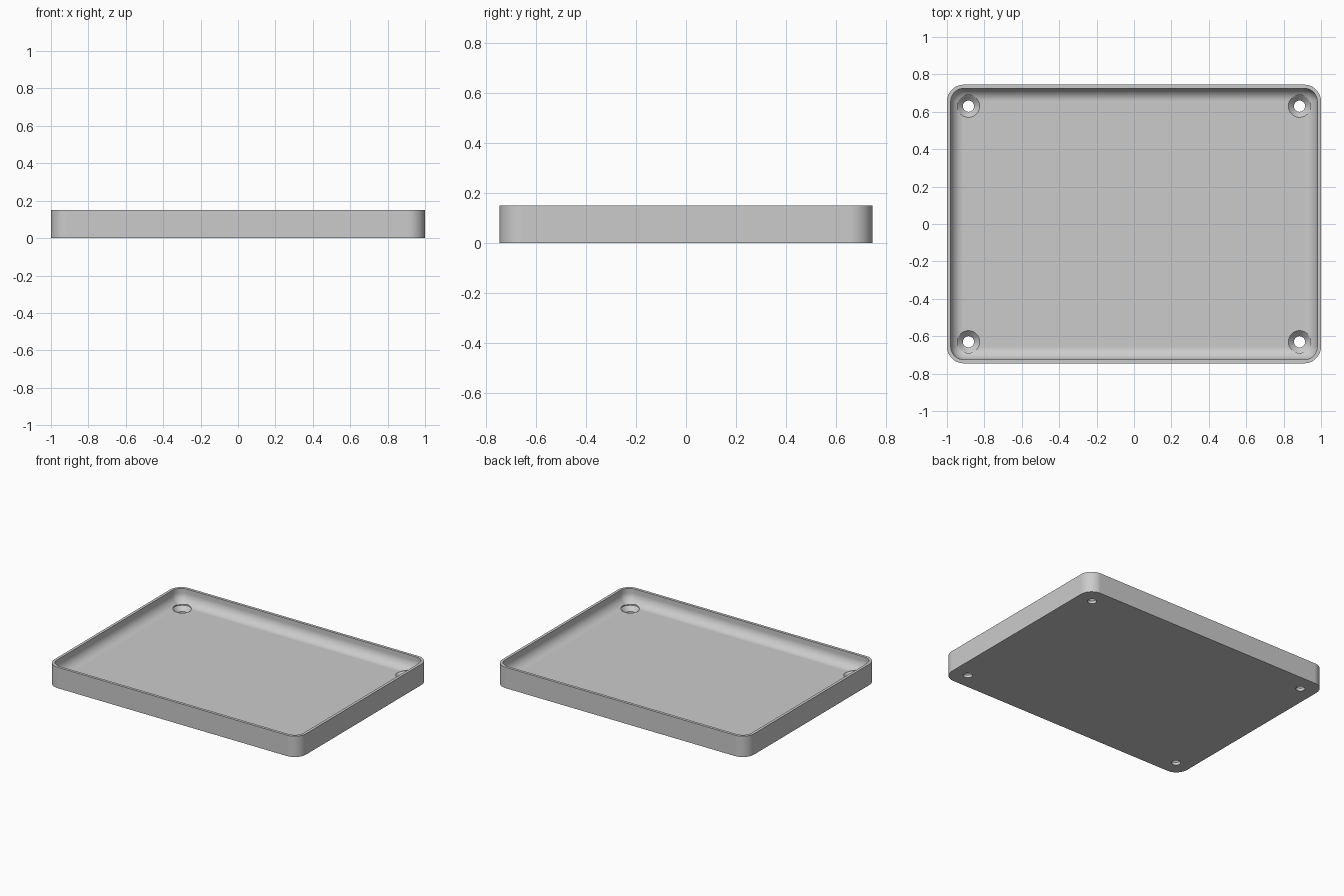
import bpy
import bmesh
from math import sin, cos, pi

if "Cube" in bpy.data.objects:
    bpy.data.objects.remove(bpy.data.objects["Cube"])

HALF_X, HALF_Y, HEIGHT = 1.0, 0.745, 0.15
CORNER, RIM, FLOOR, FILLET = 0.09, 0.02, 0.05, 0.07
HOLE_X, HOLE_Y = 0.885, 0.63

grey = bpy.data.materials.new("light grey")
grey.use_nodes = True
grey.diffuse_color = (0.6, 0.6, 0.6, 1)
grey.node_tree.nodes["Principled BSDF"].inputs["Base Color"].default_value = (0.6, 0.6, 0.6, 1)


def make_object(name, bm):
    bmesh.ops.recalc_face_normals(bm, faces=bm.faces)
    mesh = bpy.data.meshes.new(name)
    bm.to_mesh(mesh)
    bm.free()
    mesh.materials.append(grey)
    obj = bpy.data.objects.new(name, mesh)
    bpy.context.collection.objects.link(obj)
    return obj


def rounded_loop(bm, inset, z, steps=12):
    """Rounded rectangle of vertices, inset from the outer outline."""
    r = max(CORNER - inset, 0.004)
    cx, cy = HALF_X - inset - r, HALF_Y - inset - r
    loop = []
    for k, (sx, sy) in enumerate([(1, 1), (-1, 1), (-1, -1), (1, -1)]):
        for i in range(steps + 1):
            a = (k + i / steps) * pi / 2
            loop.append(bm.verts.new((sx * cx + r * cos(a), sy * cy + r * sin(a), z)))
    return loop


def circle_loop(bm, x, y, r, z, steps=32):
    return [bm.verts.new((x + r * cos(2 * pi * i / steps), y + r * sin(2 * pi * i / steps), z))
            for i in range(steps)]


def skin(bm, loops):
    """Join successive loops with quads and cap both ends."""
    for a, b in zip(loops, loops[1:]):
        for i in range(len(a)):
            j = (i + 1) % len(a)
            bm.faces.new((a[i], a[j], b[j], b[i]))
    bm.faces.new(loops[0])
    bm.faces.new(loops[-1])


# Tray shell: outer wall, flat rim, inner wall and rounded join to the floor
profile = [(0, 0), (0, HEIGHT), (RIM, HEIGHT)]
for i in range(11):
    a = i / 10 * pi / 2
    profile.append((RIM + FILLET * (1 - cos(a)), FLOOR + FILLET * (1 - sin(a))))
bm = bmesh.new()
skin(bm, [rounded_loop(bm, d, z) for d, z in profile])
tray = make_object("tray", bm)

# Countersunk screw holes in the four corners
bm = bmesh.new()
for sx in (-1, 1):
    for sy in (-1, 1):
        skin(bm, [circle_loop(bm, sx * HOLE_X, sy * HOLE_Y, r, z)
                  for r, z in [(0.03, -0.05), (0.03, 0.02), (0.06, FLOOR), (0.06, 0.1)]])
cutter = make_object("hole_cutter", bm)
cutter.hide_render = True

bpy.ops.object.select_all(action='DESELECT')
tray.select_set(True)
bpy.context.view_layer.objects.active = tray
cut = tray.modifiers.new("screw_holes", 'BOOLEAN')
cut.operation = 'DIFFERENCE'
cut.solver = 'EXACT'
cut.object = cutter
bpy.ops.object.modifier_apply(modifier=cut.name)
bpy.data.objects.remove(cutter)

# Smooth curves with crisp edges and flat large faces
bpy.ops.object.shade_smooth_by_angle(angle=pi / 6)
weighted = tray.modifiers.new("flat_faces", 'WEIGHTED_NORMAL')
weighted.keep_sharp = True
